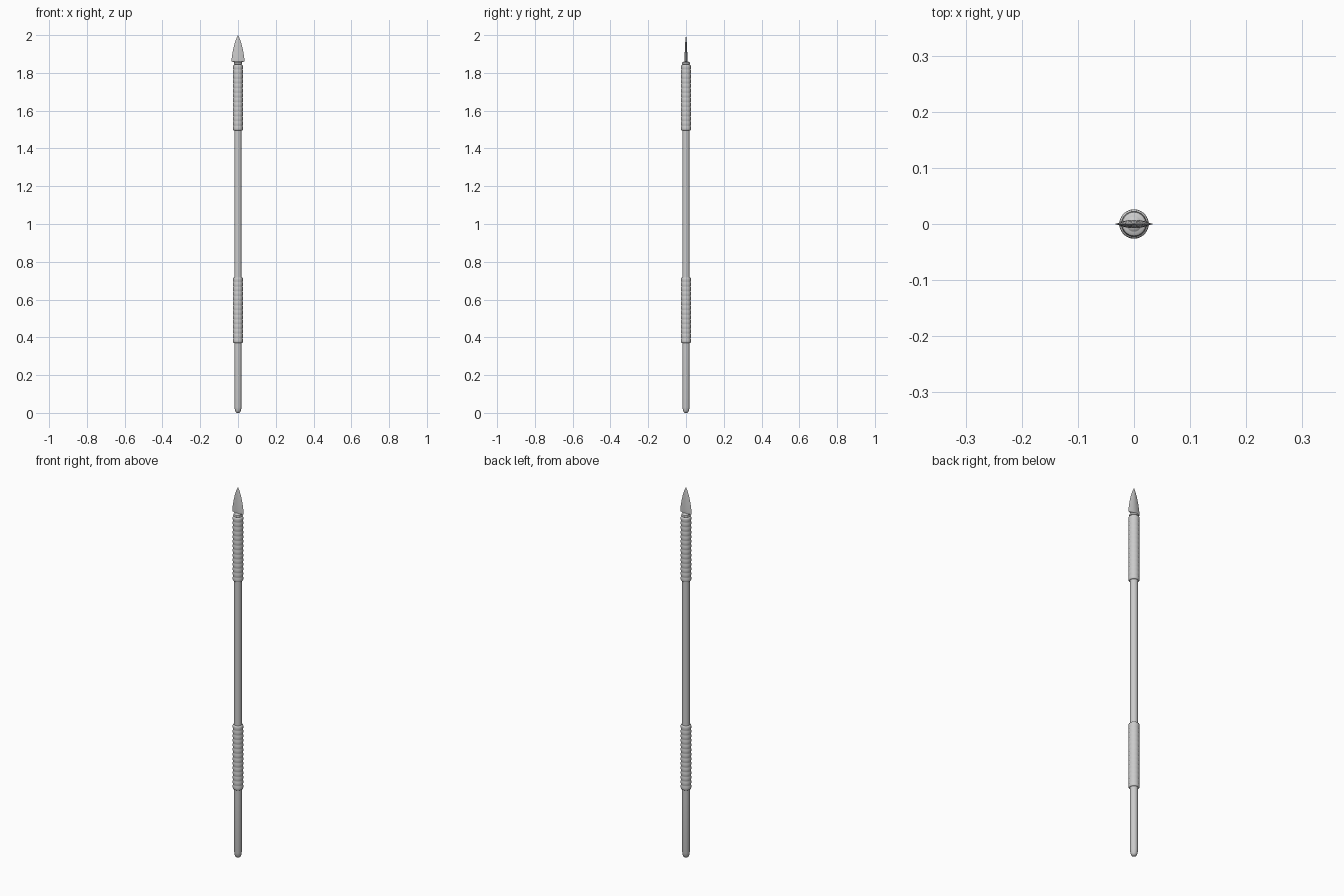
import bpy, bmesh, math

if "Cube" in bpy.data.objects:
    bpy.data.objects.remove(bpy.data.objects["Cube"])


def lathe(name, profile, sides=32):
    """Spin (radius, z) points round the z axis, closing both ends."""
    bm = bmesh.new()
    rings = []
    for r, z in profile:
        rings.append([bm.verts.new((r * math.cos(2 * math.pi * i / sides),
                                    r * math.sin(2 * math.pi * i / sides), z))
                      for i in range(sides)])
    for a, b in zip(rings, rings[1:]):
        for i in range(sides):
            j = (i + 1) % sides
            bm.faces.new((a[i], a[j], b[j], b[i]))
    bm.faces.new(rings[0][::-1])
    bm.faces.new(rings[-1])
    return finish(name, bm, 40)


def finish(name, bm, angle):
    bmesh.ops.recalc_face_normals(bm, faces=bm.faces)
    mesh = bpy.data.meshes.new(name)
    bm.to_mesh(mesh)
    bm.free()
    ob = bpy.data.objects.new(name, mesh)
    bpy.context.collection.objects.link(ob)
    bpy.ops.object.select_all(action='DESELECT')
    ob.select_set(True)
    bpy.context.view_layer.objects.active = ob
    bpy.ops.object.shade_smooth_by_angle(angle=math.radians(angle))
    return ob


# Shaft with rounded butt and a domed tip that clasps the blade
lathe("shaft", [(0.006, 0), (0.012, 0.004), (0.016, 0.013), (0.019, 0.03),
                (0.0195, 0.4), (0.0195, 1.82), (0.0195, 1.84),
                (0.0185, 1.85), (0.013, 1.859), (0.005, 1.862)])


# Wrapped grips: shallow rounded turns of binding
def grip(name, z0, z1, turns=14):
    step = (z1 - z0) / turns
    profile = [(0.019, z0), (0.0235, z0 + 0.001)]
    for k in range(turns):
        for f, r in ((0.12, 0.0252), (0.35, 0.0262), (0.65, 0.0262), (0.88, 0.0252)):
            profile.append((r, z0 + (k + f) * step))
        if k < turns - 1:
            profile.append((0.0246, z0 + (k + 1) * step))
    profile += [(0.0235, z1 - 0.001), (0.019, z1)]
    lathe(name, profile)


grip("lower_grip", 0.37, 0.718)
grip("upper_grip", 1.495, 1.843)

# Lashing ring under the blade
lathe("head_lashing", [(0.018, 1.843), (0.022, 1.846), (0.0225, 1.850),
                       (0.021, 1.855), (0.016, 1.858)])

# Leaf blade with tang: diamond section with a central ridge
outline = [(1.825, 0.012, 0.006), (1.855, 0.015, 0.007), (1.860, 0.034, 0.0075),
           (1.875, 0.0335, 0.0075), (1.90, 0.030, 0.007), (1.925, 0.0255, 0.006),
           (1.95, 0.0195, 0.005), (1.975, 0.0115, 0.003), (1.99, 0.005, 0.0015)]
bm = bmesh.new()
rings = [[bm.verts.new(p) for p in ((w, 0, z), (w * 0.4, t * 0.85, z), (0, t, z), (-w * 0.4, t * 0.85, z),
                                    (-w, 0, z), (-w * 0.4, -t * 0.85, z), (0, -t, z), (w * 0.4, -t * 0.85, z))]
         for z, w, t in outline]
tip = bm.verts.new((0, 0, 2.0))
for a, b in zip(rings, rings[1:]):
    for i in range(8):
        j = (i + 1) % 8
        bm.faces.new((a[i], a[j], b[j], b[i]))
for i in range(8):
    bm.faces.new((rings[-1][i], rings[-1][(i + 1) % 8], tip))
bm.faces.new(rings[0][::-1])
finish("spear_blade", bm, 30)
